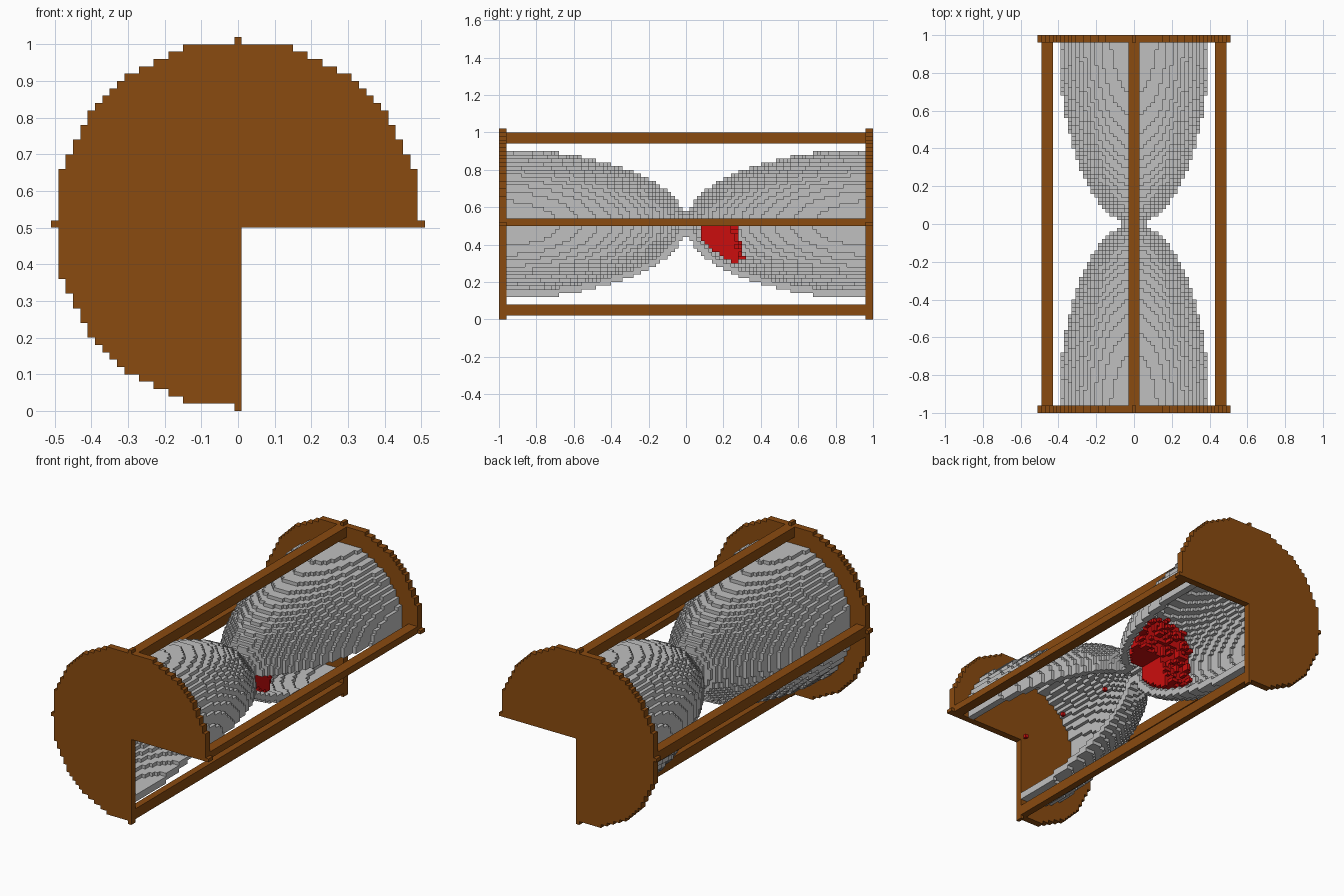
import bpy, bmesh, random
from mathutils import Vector

random.seed(4)
cube = bpy.data.objects.get("Cube")
if cube:
    bpy.data.objects.remove(cube, do_unlink=True)

V = 0.02          # block size
MID = 0.51        # height of the long axis


def material(name, rgb):
    m = bpy.data.materials.new(name)
    m.use_nodes = True
    col = (*rgb, 1.0)
    m.diffuse_color = col
    m.node_tree.nodes["Principled BSDF"].inputs["Base Color"].default_value = col
    return m


WOOD = material("brown wood", (0.255, 0.070, 0.005))
GLASS = material("grey glass", (0.53, 0.53, 0.53))
SAND = material("red sand", (0.60, 0.004, 0.004))


def finish(name, bm, mat):
    me = bpy.data.meshes.new(name)
    bmesh.ops.recalc_face_normals(bm, faces=bm.faces[:])
    bm.to_mesh(me)
    bm.free()
    me.materials.append(mat)
    ob = bpy.data.objects.new(name, me)
    bpy.context.collection.objects.link(ob)
    return ob


def cut_away(i, k):
    """The open quarter: left of the axis and below it."""
    return i > 0 and k < 0


# Cell (i, j, k): x centred on i, y from j to j+1, z centred on k
def corner(p):
    return Vector(((p[0] - 0.5) * V, p[1] * V, (p[2] - 0.5) * V + MID))


def blocks(name, cells, mat):
    """Outer skin of a set of unit blocks."""
    bm = bmesh.new()
    verts = {}

    def vert(p):
        if p not in verts:
            verts[p] = bm.verts.new(corner(p))
        return verts[p]

    for c in cells:
        for axis in range(3):
            u, w = (axis + 1) % 3, (axis + 2) % 3
            for side in (0, 1):
                n = list(c)
                n[axis] += 2 * side - 1
                if tuple(n) in cells:
                    continue
                loop = []
                for du, dw in ((0, 0), (1, 0), (1, 1), (0, 1)):
                    p = list(c)
                    p[axis] += side
                    p[u] += du
                    p[w] += dw
                    loop.append(vert(tuple(p)))
                bm.faces.new(loop if side else loop[::-1])
    me = bpy.data.meshes.new(name)
    bm.to_mesh(me)
    bm.free()
    me.materials.append(mat)
    ob = bpy.data.objects.new(name, me)
    bpy.context.collection.objects.link(ob)
    return ob


def box(name, lo, hi, mat):
    """Box spanning cell corners lo to hi."""
    a, b = corner(lo), corner(hi)
    bm = bmesh.new()
    bmesh.ops.create_cube(bm, size=1)
    for v in bm.verts:
        v.co = Vector([(a[n] + b[n]) / 2 + v.co[n] * (b[n] - a[n]) for n in range(3)])
    return finish(name, bm, mat)


def bulb(j, radius, length):
    """Squared radius of an ellipsoid centred on the end of the axis."""
    d = 50 - abs(j + 0.5)
    return radius ** 2 * (1 - (d / length) ** 2)


SPAN = [(i, k, i * i + k * k) for i in range(-25, 26) for k in range(-25, 26)
        if not cut_away(i, k)]

# End discs
for name, j0 in (("front_disc", -50), ("back_disc", 48)):
    blocks(name, {(i, j, k) for i, k, r2 in SPAN if r2 <= 625
                  for j in (j0, j0 + 1)}, WOOD)

# Four rails, two of them trimmed by the open quarter
box("top_rail", (-1, -48, 22), (2, 48, 25), WOOD)
box("right_rail", (-24, -48, -1), (-21, 48, 2), WOOD)
box("left_rail", (22, -48, 0), (25, 48, 2), WOOD)
box("bottom_rail", (-1, -48, -24), (1, 48, -21), WOOD)

# Hollow glass: two bulbs joined by a narrow neck
glass = set()
for j in range(-48, 48):
    outer = bulb(j, 20, 50)
    inner = max(bulb(j, 18, 48), 1)
    if abs(j + 0.5) < 5:
        outer = max(outer, 9)
    glass |= {(i, j, k) for i, k, r2 in SPAN if inner < r2 <= outer}
blocks("glass_bulbs", glass, GLASS)

# Sand heap with a ragged surface in the back bulb
sand = set()
for i, k, r2 in SPAN:
    if r2 > 100:
        continue
    end = 11 + 0.25 * min(abs(k), 8) + random.choice((0, 0, 0, 1, 2))
    sand |= {(i, j, k) for j in range(4, int(end) + 1) if r2 <= bulb(j, 17, 47)}
blocks("sand_heap", sand, SAND)

# Single grains along the axis of the front bulb
blocks("sand_grains", {(0, j, 0) for j in (-13, -31, -47)}, SAND)
